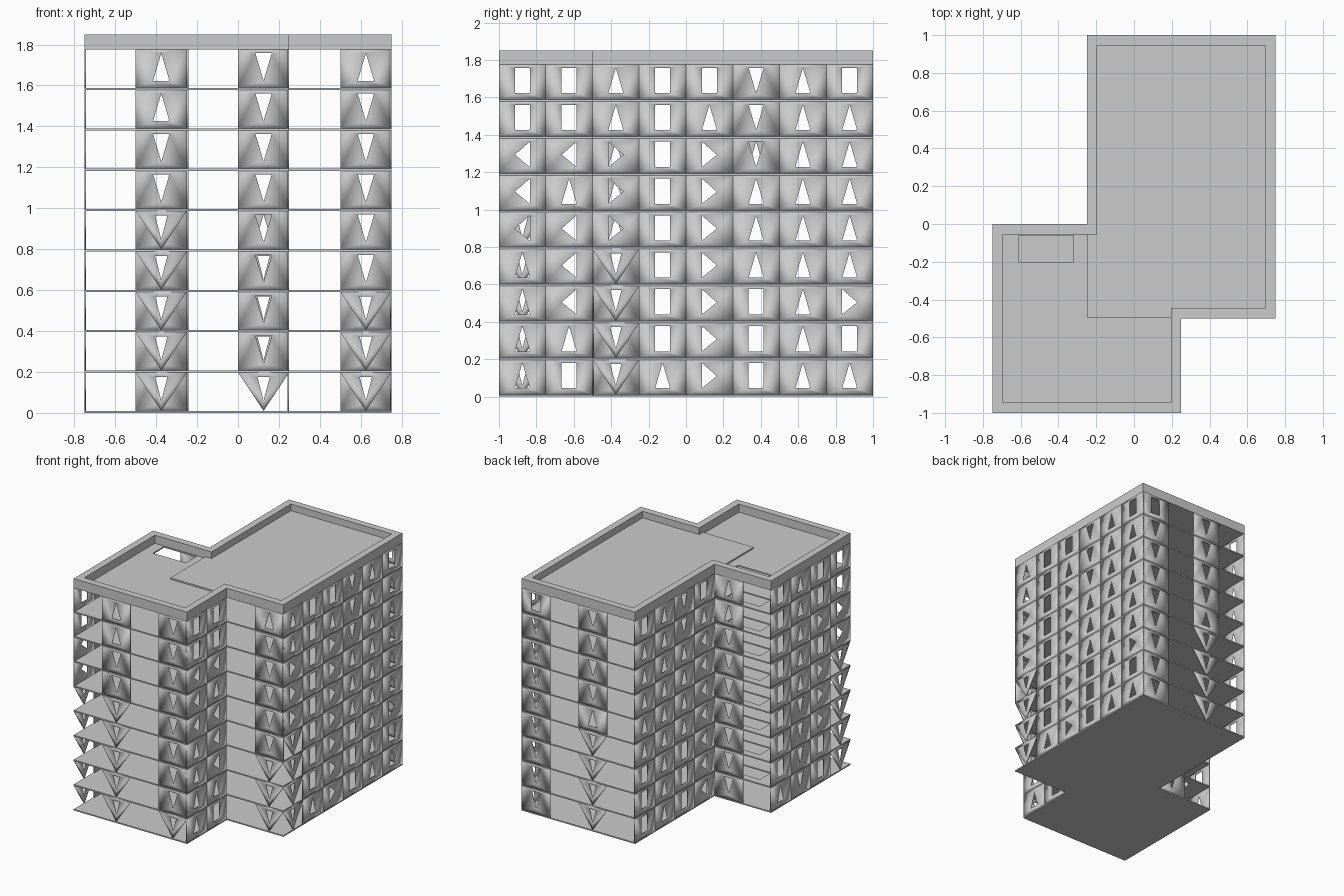
import bpy, bmesh
from mathutils import Matrix, Vector

if "Cube" in bpy.data.objects:
    bpy.data.objects.remove(bpy.data.objects["Cube"])

FLOORS, STEP, BAY, THICK = 9, 0.1972, 0.25, 0.008
SLAB = 0.01


def add_plate(bm, loops, thick, mat):
    """Fill an outline with optional holes, extrude it and place it."""
    part = bmesh.new()
    for loop in loops:
        vs = [part.verts.new((x, y, 0)) for x, y in loop]
        for a, b in zip(vs, vs[1:] + vs[:1]):
            part.edges.new((a, b))
    bmesh.ops.triangle_fill(part, edges=part.edges[:], use_beauty=True,
                            normal=(0, 0, 1))
    ext = bmesh.ops.extrude_face_region(part, geom=part.faces[:],
                                        use_keep_orig=True)
    top = [g for g in ext["geom"] if isinstance(g, bmesh.types.BMVert)]
    bmesh.ops.translate(part, verts=top, vec=(0, 0, thick))
    bmesh.ops.transform(part, matrix=mat, verts=part.verts[:])
    bmesh.ops.recalc_face_normals(part, faces=part.faces[:])
    tmp = bpy.data.meshes.new("tmp")
    part.to_mesh(tmp)
    part.free()
    bm.from_mesh(tmp)
    bpy.data.meshes.remove(tmp)


def finish(bm, name, smooth=False):
    mesh = bpy.data.meshes.new(name)
    bm.to_mesh(mesh)
    bm.free()
    for p in mesh.polygons:
        p.use_smooth = smooth
    bpy.context.collection.objects.link(bpy.data.objects.new(name, mesh))


def plate(name, loops, thick, z):
    bm = bmesh.new()
    add_plate(bm, loops, thick, Matrix.Translation((0, 0, z)))
    finish(bm, name)


def rect(x0, x1, y0, y1):
    return [(x0, y0), (x1, y0), (x1, y1), (x0, y1)]


# Window shapes in panel coordinates (u along the wall, v up)
HEIGHT = STEP - SLAB
L, R, M = 0.085, 0.165, 0.125
B, T, C = 0.035, 0.17, 0.10
HOLES = {
    "R": rect(L, R, B, T),
    "U": [(L, B), (R, B), (M, T)],
    "D": [(L, T), (M, B), (R, T)],
    "L": [(R, B), (R, T), (L, C)],
    "P": [(L, B), (R, C), (L, T)],
    "V": [(0.095, 0.165), (M, 0.05), (0.155, 0.165)],
}
FULL = rect(0, BAY, 0, HEIGHT)
WEDGE = [(0, HEIGHT), (M, 0), (BAY, HEIGHT)]


def wall(name, start, along, inward, columns):
    """Column strings give window shapes from the ground up; '' is open."""
    u, n = Vector(along), Vector(inward)
    bm = bmesh.new()
    for i, col in enumerate(columns):
        for f, kind in enumerate(col):
            o = Vector((*start, f * STEP + SLAB)) + u * BAY * i
            m = Matrix.Translation(o) @ Matrix((u, (0, 0, 1), n)).transposed().to_4x4()
            add_plate(bm, [WEDGE if kind == "V" else FULL, HOLES[kind]], THICK, m)
    finish(bm, name, True)


X, Y = (1, 0, 0), (0, 1, 0)
NX, NY = (-1, 0, 0), (0, -1, 0)

# Side walls, closed in every bay
wall("right_wall_front_wing", (0.25, -1), Y, NX, ["UUUULLLRR", "RULLLULRR"])
wall("right_wall_rear_wing", (0.75, -0.5), Y, NX,
     ["VVVVPPPUU", "URRRRRRRR", "PPPPPPPUR", "RRRUUUDDD", "UUUUUUUUU", "URPUUUUUR"])
wall("left_wall_front_wing", (-0.75, -1), Y, X,
     ["VVVVVLLRR", "RRLLLRLRR", "DDDDUUUUU", "URRRRRRRR"])
wall("left_wall_rear_wing", (-0.25, 0), Y, X,
     ["PPPPPPPUR", "RRRUUUUDD", "UUUUUUUUU", "RRRUUUUUR"])

# Front and back walls, with alternate bays left open
wall("front_wall_front_wing", (-0.75, -1), X, Y,
     ["", "VVVVVDDUU", "", "VDDDDDDDD"])
wall("front_wall_rear_wing", (0.25, -0.5), X, Y, ["", "VVVDDDDDU"])
wall("back_wall_rear_wing", (-0.25, 1), X, NY,
     ["", "VVVVUDDDD", "", "DDDDDDDDR"])
wall("back_wall_front_wing", (-0.75, 0), X, NY, ["", "DDDDDDDUU"])


def footprint(i=0):
    """Outline of the two overlapping wings, inset by i."""
    return [(-0.75 + i, -1 + i), (0.25 - i, -1 + i), (0.25 - i, -0.5 + i),
            (0.75 - i, -0.5 + i), (0.75 - i, 1 - i), (-0.25 + i, 1 - i),
            (-0.25 + i, -i), (-0.75 + i, -i)]


# Floor slabs with a stair opening above ground level
stair = rect(-0.61, -0.32, -0.20, -0.06)
plate("ground_slab", [footprint()], SLAB, 0)
for k in range(1, FLOORS + 1):
    name = "roof_slab" if k == FLOORS else f"floor_slab_{k}"
    plate(name, [footprint(), stair], SLAB, k * STEP)

# Raised roof deck over the rear wing, and the parapet rim
plate("rear_roof_deck", [rect(-0.25, 0.745, -0.495, 0.995)], 0.012,
      FLOORS * STEP + SLAB)
plate("parapet", [footprint(), footprint(0.055)], 0.065, FLOORS * STEP + SLAB)
